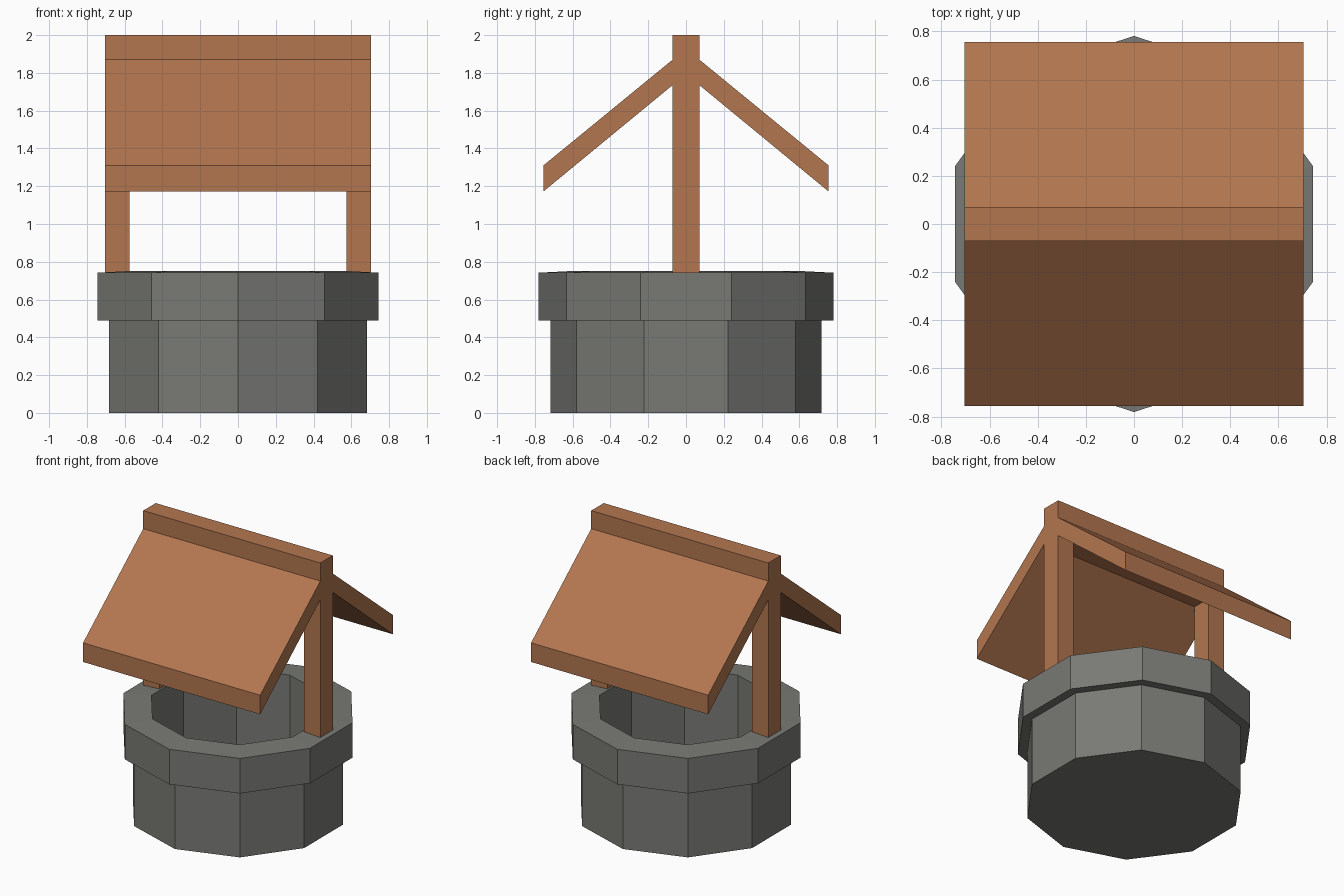
import bpy
import bmesh
from math import sin, cos, pi

default = bpy.data.objects.get("Cube")
if default:
    bpy.data.objects.remove(default, do_unlink=True)


def make_material(name, color):
    mat = bpy.data.materials.new(name)
    mat.use_nodes = True
    mat.diffuse_color = color
    mat.node_tree.nodes["Principled BSDF"].inputs["Base Color"].default_value = color
    return mat


stone = make_material("grey stone", (0.19, 0.195, 0.178, 1))
wood = make_material("brown wood", (0.45, 0.18, 0.08, 1))


def finish(name, bm, mat):
    bmesh.ops.recalc_face_normals(bm, faces=bm.faces)
    mesh = bpy.data.meshes.new(name)
    bm.to_mesh(mesh)
    bm.free()
    mesh.materials.append(mat)
    obj = bpy.data.objects.new(name, mesh)
    bpy.context.collection.objects.link(obj)


def lathe(name, profile, sides, mat):
    """Turn a (radius, height) profile around z and cap both ends."""
    bm = bmesh.new()
    rings = []
    for r, z in profile:
        angles = [pi / 2 + 2 * pi * i / sides for i in range(sides)]
        rings.append([bm.verts.new((r * cos(a), r * sin(a), z)) for a in angles])
    for low, high in zip(rings, rings[1:]):
        for i in range(sides):
            j = (i + 1) % sides
            bm.faces.new((low[i], low[j], high[j], high[i]))
    bm.faces.new(rings[0])
    bm.faces.new(rings[-1])
    finish(name, bm, mat)


def prism(name, outline, x0, x1, mat):
    """Extrude a (y, z) outline along x."""
    bm = bmesh.new()
    face = bm.faces.new([bm.verts.new((x0, y, z)) for y, z in outline])
    grown = bmesh.ops.extrude_face_region(bm, geom=[face])
    moved = [g for g in grown["geom"] if isinstance(g, bmesh.types.BMVert)]
    bmesh.ops.translate(bm, verts=moved, vec=(x1 - x0, 0, 0))
    finish(name, bm, mat)


# Hollow ten-sided stone wall with a thicker rim
lathe("stone_wall",
      [(0.717, 0), (0.717, 0.49), (0.781, 0.49), (0.781, 0.742),
       (0.59, 0.752), (0.59, 0.04)], 10, stone)

HALF = 0.705     # half length of the roof
BEAM = 0.071     # half thickness of the beam and posts
UNDER = 1.735    # underside of the roof at the ridge

# Ridge beam
prism("ridge_beam", [(-BEAM, UNDER), (BEAM, UNDER), (BEAM, 2), (-BEAM, 2)],
      -HALF, HALF, wood)

# Posts on both sides
for side, label in ((1, "left"), (-1, "right")):
    prism(label + "_post",
          [(-BEAM, 0.74), (BEAM, 0.74), (BEAM, UNDER), (-BEAM, UNDER)],
          side * (HALF - 0.13), side * HALF, wood)

# Sloping roof panels, front and back
for side, label in ((-1, "front"), (1, "back")):
    prism(label + "_roof_panel",
          [(side * BEAM, 1.87), (side * 0.755, 1.31),
           (side * 0.755, 1.172), (side * BEAM, UNDER)],
          -HALF, HALF, wood)
